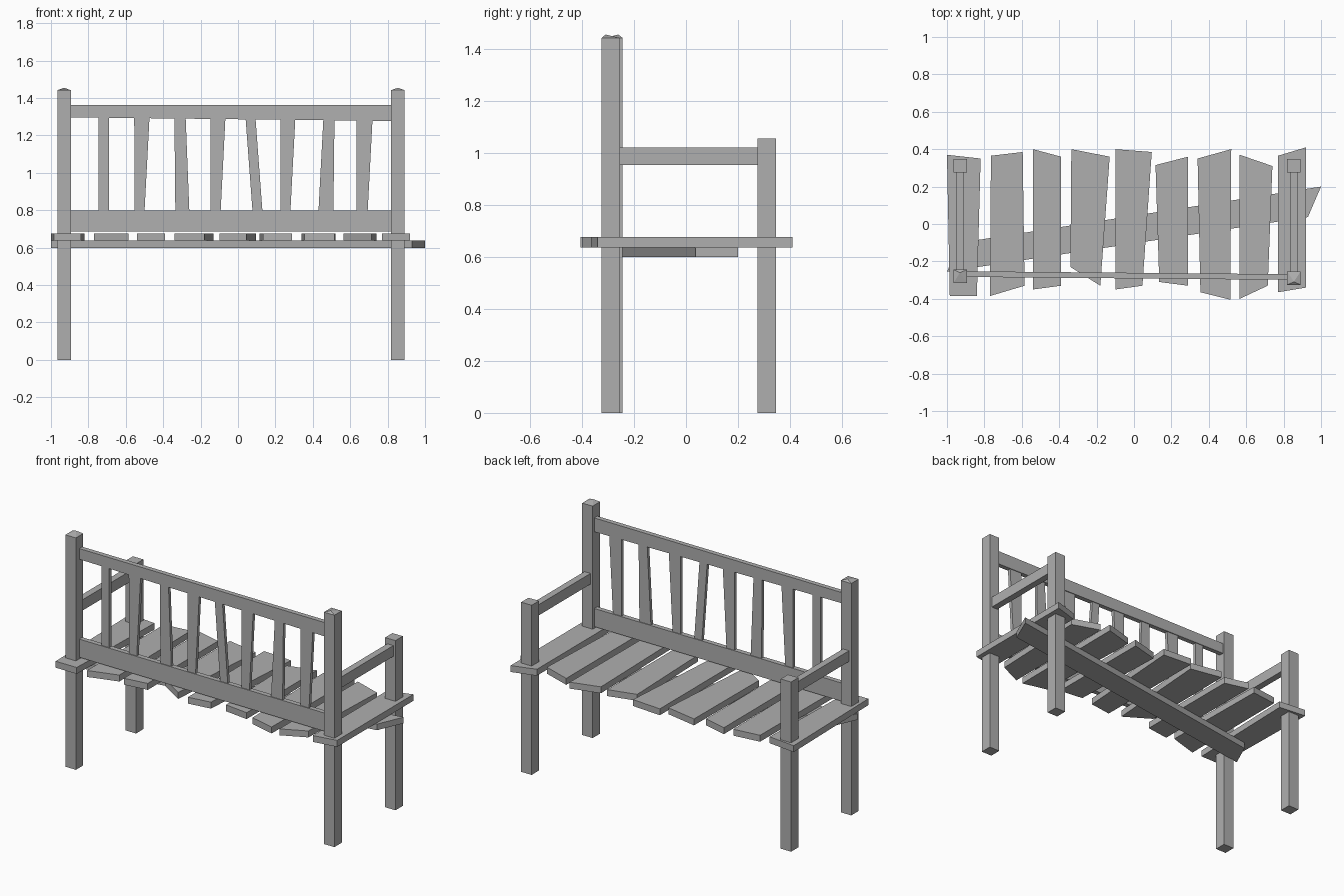
import bpy
import bmesh
from mathutils import Vector

cube = bpy.data.objects.get("Cube")
if cube:
    bpy.data.objects.remove(cube, do_unlink=True)

wood = bpy.data.materials.new("weathered grey")
wood.use_nodes = True
GREY = (0.43, 0.43, 0.43, 1)
wood.diffuse_color = GREY
wood.node_tree.nodes["Principled BSDF"].inputs["Base Color"].default_value = GREY


def finish(name, bm):
    bmesh.ops.recalc_face_normals(bm, faces=bm.faces)
    mesh = bpy.data.meshes.new(name)
    bm.to_mesh(mesh)
    bm.free()
    mesh.materials.append(wood)
    obj = bpy.data.objects.new(name, mesh)
    bpy.context.collection.objects.link(obj)
    return obj


def board(name, outline, low, high, upright=False, skew=0.0):
    """Extrude a flat outline: lying outlines go up z, upright ones go along y."""
    bm = bmesh.new()
    if upright:
        points = [Vector((a, low + skew * a, b)) for a, b in outline]
        step = Vector((0, high - low, 0))
    else:
        points = [Vector((a, b, low)) for a, b in outline]
        step = Vector((0, 0, high - low))
    face = bm.faces.new([bm.verts.new(p) for p in points])
    moved = bmesh.ops.extrude_face_region(bm, geom=[face])["geom"]
    bmesh.ops.translate(bm, vec=step, verts=[v for v in moved if isinstance(v, bmesh.types.BMVert)])
    return finish(name, bm)


def rectangle(x0, x1, y0, y1):
    return [(x0, y0), (x1, y0), (x1, y1), (x0, y1)]


def post(name, x, y, height, peak=None):
    """Square post; peak gives the depth offset of a shallow pointed top."""
    half = 0.036
    bm = bmesh.new()
    bottom = [bm.verts.new((a, b, 0)) for a, b in rectangle(x - half, x + half, y - half, y + half)]
    top = [bm.verts.new((v.co.x, v.co.y, height)) for v in bottom]
    bm.faces.new(bottom)
    for i in range(4):
        bm.faces.new((bottom[i], bottom[i - 1], top[i - 1], top[i]))
    if peak is None:
        bm.faces.new(top)
    else:
        tip = bm.verts.new((x, y + peak, height + 0.013))
        for i in range(4):
            bm.faces.new((top[i - 1], top[i], tip))
    return finish(name, bm)


# Posts and arms on both sides
for side, x, back_y, peak in (("right", -0.93, -0.28, 0.02), ("left", 0.855, -0.289, -0.02)):
    post("back_post_" + side, x, back_y, 1.442, peak)
    post("front_post_" + side, x, 0.311, 1.055)
    board("armrest_" + side, rectangle(x - 0.021, x + 0.021, -0.26, 0.28), 0.953, 1.02)

# Back rails, slightly out of square
SKEW = -0.009
board("lower_back_rail", rectangle(-0.91, 0.83, 0.687, 0.8), -0.291, -0.261, True, SKEW)
board("upper_back_rail", [(-0.91, 1.297), (0.83, 1.277), (0.83, 1.363), (-0.91, 1.363)],
      -0.291, -0.261, True, SKEW)

# Back slats: bottom left, bottom right, top left, top right
slats = [
    (-0.745, -0.69, -0.745, -0.69),
    (-0.552, -0.5, -0.555, -0.473),
    (-0.335, -0.26, -0.34, -0.28),
    (-0.147, -0.093, -0.147, -0.067),
    (0.078, 0.131, 0.04, 0.093),
    (0.227, 0.28, 0.227, 0.307),
    (0.43, 0.51, 0.457, 0.516),
    (0.634, 0.693, 0.634, 0.72),
]
for i, (b0, b1, t0, t1) in enumerate(slats, 1):
    board(f"back_slat_{i}", [(b0, 0.79), (b1, 0.79), (t1, 1.3), (t0, 1.3)],
          -0.286, -0.266, True, SKEW)

# Rough-cut seat planks, four corners each
planks = [
    [(-1, 0.37), (-0.82, 0.35), (-0.84, -0.385), (-0.985, -0.385)],
    [(-0.765, 0.365), (-0.595, 0.385), (-0.585, -0.33), (-0.77, -0.385)],
    [(-0.54, 0.4), (-0.39, 0.36), (-0.39, -0.33), (-0.54, -0.35)],
    [(-0.335, 0.4), (-0.13, 0.36), (-0.18, -0.33), (-0.34, -0.23)],
    [(-0.1, 0.4), (0.095, 0.385), (0.045, -0.33), (-0.1, -0.35)],
    [(0.115, 0.315), (0.29, 0.36), (0.29, -0.33), (0.135, -0.31)],
    [(0.34, 0.35), (0.52, 0.4), (0.515, -0.405), (0.355, -0.365)],
    [(0.565, 0.37), (0.74, 0.31), (0.715, -0.33), (0.565, -0.4)],
    [(0.77, 0.365), (0.92, 0.41), (0.92, -0.34), (0.77, -0.365)],
]
for i, outline in enumerate(planks, 1):
    board(f"seat_plank_{i}", outline, 0.637, 0.677)

# Diagonal brace beneath the seat
board("seat_brace", [(-1, -0.255), (0.93, 0.037), (1, 0.2), (-0.93, -0.1)], 0.599, 0.637)
